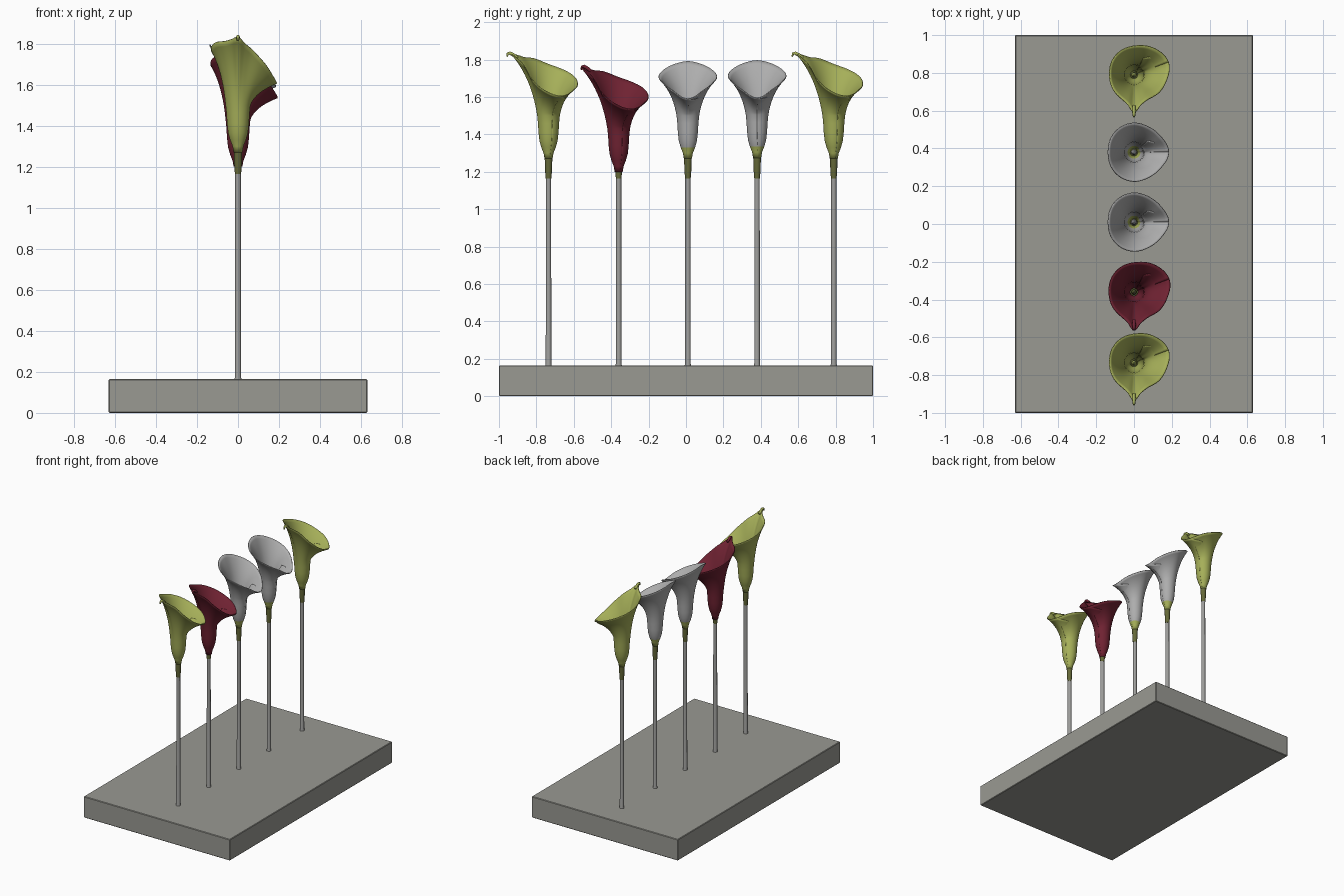
import bpy, bmesh, math
from mathutils import Vector

if "Cube" in bpy.data.objects:
    bpy.data.objects.remove(bpy.data.objects["Cube"])


def mat(name, c):
    m = bpy.data.materials.new(name)
    m.diffuse_color = (*c, 1)
    m.use_nodes = True
    m.node_tree.nodes["Principled BSDF"].inputs["Base Color"].default_value = m.diffuse_color
    return m


STONE = mat("stone grey", (0.32, 0.32, 0.29))
STEM = mat("stem grey", (0.34, 0.34, 0.33))
WHITE = mat("petal pale grey", (0.42, 0.42, 0.42))
GREEN = mat("petal lime", (0.38, 0.43, 0.10))
RED = mat("petal crimson", (0.16, 0.016, 0.032))
OLIVE = mat("neck olive", (0.13, 0.14, 0.04))


def finish(name, bm, mats, smooth=True):
    me = bpy.data.meshes.new(name)
    bm.to_mesh(me)
    bm.free()
    for m in mats:
        me.materials.append(m)
    ob = bpy.data.objects.new(name, me)
    bpy.context.collection.objects.link(ob)
    if smooth:
        for p in me.polygons:
            p.use_smooth = True
    return ob


def tube(name, pts, radii, m, n=16):
    """Round tube through points in the yz plane, capped at both ends."""
    bm = bmesh.new()
    rings = []
    pts = [Vector(p) for p in pts]
    for i, p in enumerate(pts):
        d = (pts[min(i + 1, len(pts) - 1)] - pts[max(i - 1, 0)]).normalized()
        u = Vector((1, 0, 0))
        v = d.cross(u)
        rings.append([bm.verts.new(p + radii[i] * (math.cos(a) * u + math.sin(a) * v))
                      for a in (2 * math.pi * k / n for k in range(n))])
    for a, b in zip(rings, rings[1:]):
        for k in range(n):
            bm.faces.new((a[k], a[(k + 1) % n], b[(k + 1) % n], b[k]))
    bm.faces.new(rings[0])
    bm.faces.new(rings[-1])
    bmesh.ops.recalc_face_normals(bm, faces=bm.faces)
    ob = finish(name, bm, [m])
    for p in ob.data.polygons:
        p.use_smooth = len(p.vertices) == 4
    return ob


# rim shapes: (angle in degrees, radius, height)
POINTED = [(20, .195, 1.605), (55, .175, 1.645), (85, .155, 1.68), (120, .145, 1.72),
           (150, .137, 1.75), (180, .13, 1.775), (215, .135, 1.805), (245, .145, 1.812),
           (260, .165, 1.822), (270, .20, 1.832), (282, .165, 1.80), (300, .15, 1.765),
           (325, .163, 1.70), (350, .175, 1.64)]
half = [(30, .165, 1.635), (60, .155, 1.675), (90, .155, 1.71), (120, .15, 1.745),
        (150, .143, 1.775)]
ROUND = [(0, .185, 1.59)] + half + [(180, .137, 1.79)] + \
        [(360 - a, r, z) for a, r, z in reversed(half)]


def rim_at(rim, deg):
    """Smooth periodic interpolation of a rim table."""
    n = len(rim)
    deg = (deg - rim[0][0]) % 360 + rim[0][0]
    i = max(k for k in range(n) if rim[k][0] <= deg + 1e-6)

    def P(k):
        a, r, z = rim[k % n]
        return Vector((a + 360 * (k // n), r, z))
    p0, p1, p2, p3 = (P(i + k) for k in (-1, 0, 1, 2))
    h = p2.x - p1.x
    t = (deg - p1.x) / h
    m1 = (p2 - p0) / (p2.x - p0.x) * h
    m2 = (p3 - p1) / (p3.x - p1.x) * h
    q = (2*t**3 - 3*t*t + 1) * p1 + (t**3 - 2*t*t + t) * m1 + \
        (3*t*t - 2*t**3) * p2 + (t**3 - t*t) * m2
    return q.y, q.z


LOW = [(.019, 1.27), (.024, 1.30), (.036, 1.33), (.046, 1.365), (.051, 1.41),
       (.054, 1.46), (.058, 1.50)]


def funnel(name, y, rim, dz, m, grow):
    """Wrapped petal: one sheet round the throat whose end tucks inside its start."""
    bm = bmesh.new()
    start, lap, steps = rim[0][0], 40, 100
    cols = []
    for s in range(steps + 1):
        deg = start + (360 + lap) * s / steps
        r, z = rim_at(rim, deg)
        over = max(0, deg - start - 360) / lap
        r *= grow * (1 - 0.42 * over)
        z -= 0.05 * over
        inner = 1 - 0.10 * min(1, over * 4)
        prof = [(a * inner, b) for a, b in LOW]
        a0, b0 = prof[-1]
        ca, cb = a0 + 0.22 * (r - a0), b0 + 0.62 * (z - b0)
        for k in range(1, 11):
            t = k / 10
            prof.append(((1-t)**2 * a0 + 2*t*(1-t) * ca + t*t * r,
                         (1-t)**2 * b0 + 2*t*(1-t) * cb + t*t * z))
        c, sn = math.cos(math.radians(deg)), math.sin(math.radians(deg))
        cols.append([bm.verts.new((a * c, y + a * sn, b + dz)) for a, b in prof])
    for a, b in zip(cols, cols[1:]):
        for k in range(len(a) - 1):
            f = bm.faces.new((a[k], b[k], b[k + 1], a[k + 1]))
            # lime collar where the petal meets the neck
            f.material_index = 1 if k < 2 and m is WHITE else 0
    ob = finish(name, bm, [m, GREEN])
    mod = ob.modifiers.new("thickness", 'SOLIDIFY')
    mod.thickness = 0.005
    mod.offset = 0


# base slab with a slight edge bevel
bm = bmesh.new()
bmesh.ops.create_cube(bm, size=1)
for v in bm.verts:
    v.co = (v.co.x * 1.26, v.co.y * 2, (v.co.z + 0.5) * 0.165)
bmesh.ops.bevel(bm, geom=bm.edges[:], offset=0.004, segments=1, affect='EDGES')
finish("base_slab", bm, [STONE], False)

# flowers: position along y, rim, height shift, colour, rim scale
FLOWERS = [(-.735, POINTED, 0, GREEN, 1), (-.36, POINTED, -.07, RED, 1.02),
           (.01, ROUND, 0, WHITE, 1), (.38, ROUND, 0.005, WHITE, 1),
           (.79, POINTED, 0, GREEN, 1)]
for i, (y, rim, dz, m, grow) in enumerate(FLOWERS, 1):
    top = 1.285 + dz * 0.5
    tube(f"stem_{i}", [(0, y, .16), (0, y, .175), (0, y, 1.20)], [.018, .015, .014], STEM)
    tube(f"neck_{i}", [(0, y, 1.165), (0, y, 1.20), (0, y, top)], [.015, .018, .021], OLIVE)
    funnel(f"petal_{i}", y, rim, dz, m, grow)
    # spadix deep in the throat
    tube(f"spadix_{i}", [(0, y, 1.26 + dz), (0, y, 1.45 + dz), (0, y, 1.52 + dz), (0, y, 1.535 + dz)],
         [.014, .016, .012, .004], OLIVE if m is RED else m)
    # curled tip of the pointed petals
    if rim is POINTED:
        k = 0.9 if m is RED else 1
        path = [(-.165, 1.808), (-.19, 1.826), (-.207, 1.834), (-.218, 1.832), (-.222, 1.815)]
        tube(f"petal_tip_{i}", [(0, y + a * k, b + dz) for a, b in path],
             [.008, .010, .009, .007, .004], m, 10)
